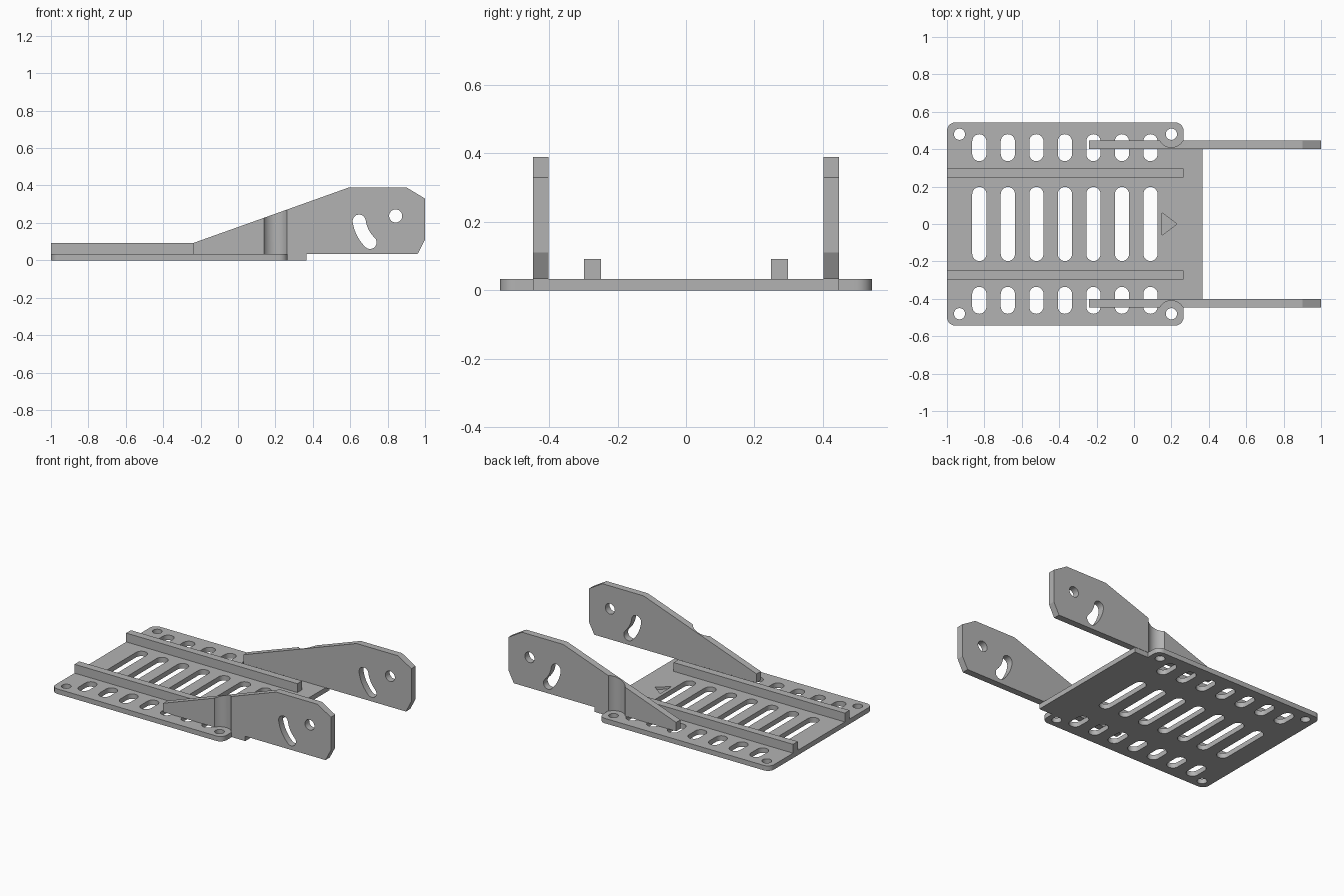
import bpy
import math
from mathutils import Matrix, Vector

cube = bpy.data.objects.get("Cube")
if cube:
    bpy.data.objects.remove(cube, do_unlink=True)

T = 0.033            # base plate thickness
HOLE_Y = 0.48        # mounting hole offset from the centre line
FRONT_HOLE_X = 0.2

grey = bpy.data.materials.new("plain grey")
grey.use_nodes = True
COLOUR = (0.45, 0.45, 0.45, 1)
grey.diffuse_color = COLOUR
grey.node_tree.nodes["Principled BSDF"].inputs["Base Color"].default_value = COLOUR


def arc(cx, cy, r, start, end, n):
    """Points along an arc, angles in degrees."""
    angles = [math.radians(start + (end - start) * i / n) for i in range(n + 1)]
    return [(cx + r * math.cos(a), cy + r * math.sin(a)) for a in angles]


def circle(cx, cy, r):
    return arc(cx, cy, r, 0, 360, 32)[:-1]


def slot(cx, y0, y1, r):
    """Straight slot with round ends, running along y."""
    return arc(cx, y1 - r, r, 0, 180, 12) + arc(cx, y0 + r, r, 180, 360, 12)


def curved_slot(cx, cy, radius, r, a0, a1):
    """Slot with round ends that follows an arc about a pivot."""
    (sx, sy), (ex, ey) = arc(cx, cy, radius, a0, a1, 1)
    return (arc(cx, cy, radius + r, a0, a1, 10)
            + arc(ex, ey, r, a1, a1 + 180, 10)[1:]
            + arc(cx, cy, radius - r, a1, a0, 10)[1:]
            + arc(sx, sy, r, a0 + 180, a0 + 360, 10)[1:-1])


def extrude(name, loops, depth, matrix):
    """Extrude an outline with holes from z = 0 to depth, then place it."""
    curve = bpy.data.curves.new(name, 'CURVE')
    curve.dimensions = '2D'
    curve.fill_mode = 'BOTH'
    curve.extrude = depth / 2
    for loop in loops:
        spline = curve.splines.new('POLY')
        spline.points.add(len(loop) - 1)
        for point, (x, y) in zip(spline.points, loop):
            point.co = (x, y, 0, 1)
        spline.use_cyclic_u = True
    temp = bpy.data.objects.new(name + " outline", curve)
    bpy.context.collection.objects.link(temp)
    mesh = bpy.data.meshes.new_from_object(
        temp.evaluated_get(bpy.context.evaluated_depsgraph_get()))
    bpy.data.objects.remove(temp, do_unlink=True)
    mesh.transform(matrix @ Matrix.Translation((0, 0, depth / 2)))
    mesh.materials.clear()
    mesh.materials.append(grey)
    obj = bpy.data.objects.new(name, mesh)
    bpy.context.collection.objects.link(obj)
    weld = obj.modifiers.new("weld", 'WELD')
    weld.merge_threshold = 0.0001
    return obj


def finish(obj, cutter=None):
    """Apply the weld and an optional cut, then smooth the round walls."""
    bpy.ops.object.select_all(action='DESELECT')
    obj.select_set(True)
    bpy.context.view_layer.objects.active = obj
    bpy.ops.object.modifier_apply(modifier="weld")
    if cutter:
        cut = obj.modifiers.new("cut", 'BOOLEAN')
        cut.operation = 'DIFFERENCE'
        cut.solver = 'EXACT'
        cut.object = cutter
        bpy.ops.object.modifier_apply(modifier="cut")
        bpy.data.objects.remove(cutter, do_unlink=True)
    bpy.ops.object.shade_smooth_by_angle(angle=math.radians(25))


# Base plate outline: rounded corners with a square tab at the front end
R = 0.045
X0, X1, XT, Y, YT = -1.0, 0.265, 0.365, 0.543, 0.445
outline = (arc(X0 + R, Y - R, R, 180, 90, 8) + arc(X1 - R, Y - R, R, 90, 0, 8)
           + [(X1, YT), (XT, YT), (XT, -YT), (X1, -YT)]
           + arc(X1 - R, -Y + R, R, 0, -90, 8) + arc(X0 + R, -Y + R, R, 270, 180, 8))
loops = [outline]

# Corner holes and three rows of slots
for side in (-1, 1):
    loops += [circle(x, side * HOLE_Y, 0.03) for x in (-0.933, FRONT_HOLE_X)]
for i in range(7):
    x = -0.827 + i * 0.1525
    loops += [slot(x, y0, y1, 0.038)
              for y0, y1 in ((-0.198, 0.198), (0.336, 0.48), (-0.48, -0.336))]
plate = extrude("base_plate", loops, T, Matrix())

# Shallow arrow pocket pointing to the arms
arrow = extrude("arrow_cutter", [[(0.15, -0.06), (0.23, 0), (0.15, 0.06)]], T,
                Matrix.Translation((0, 0, T / 2)))
finish(arrow)
finish(plate, arrow)

# Arms and rails on both sides
PIVOT = (0.843, 0.237)
arm_outline = [(-0.24, T), (-0.24, 0.092), (0.595, 0.39), (0.9, 0.39),
               (1.0, 0.33), (1.0, 0.11), (0.96, T)]
upright = Matrix.Rotation(math.pi / 2, 4, 'X')
for label, side in (("left", 1), ("right", -1)):
    outer = 0.447 if side > 0 else -0.402
    arm = extrude(label + "_arm",
                  [arm_outline, circle(*PIVOT, 0.035),
                   curved_slot(*PIVOT, 0.197, 0.035, 188, 226)],
                  0.045, Matrix.Translation((0, outer, 0)) @ upright)
    # Round relief above the front mounting hole
    relief = extrude(label + "_relief_cutter",
                     [arc(FRONT_HOLE_X, side * HOLE_Y, 0.07, 0, 360, 48)[:-1]],
                     0.6, Matrix.Translation((0, 0, -0.1)))
    finish(relief)
    finish(arm, relief)

    y0, y1 = sorted((side * 0.248, side * 0.298))
    rail = extrude(label + "_rail", [[(X0, y0), (X1, y0), (X1, y1), (X0, y1)]],
                   0.092 - T, Matrix.Translation((0, 0, T)))
    finish(rail)
